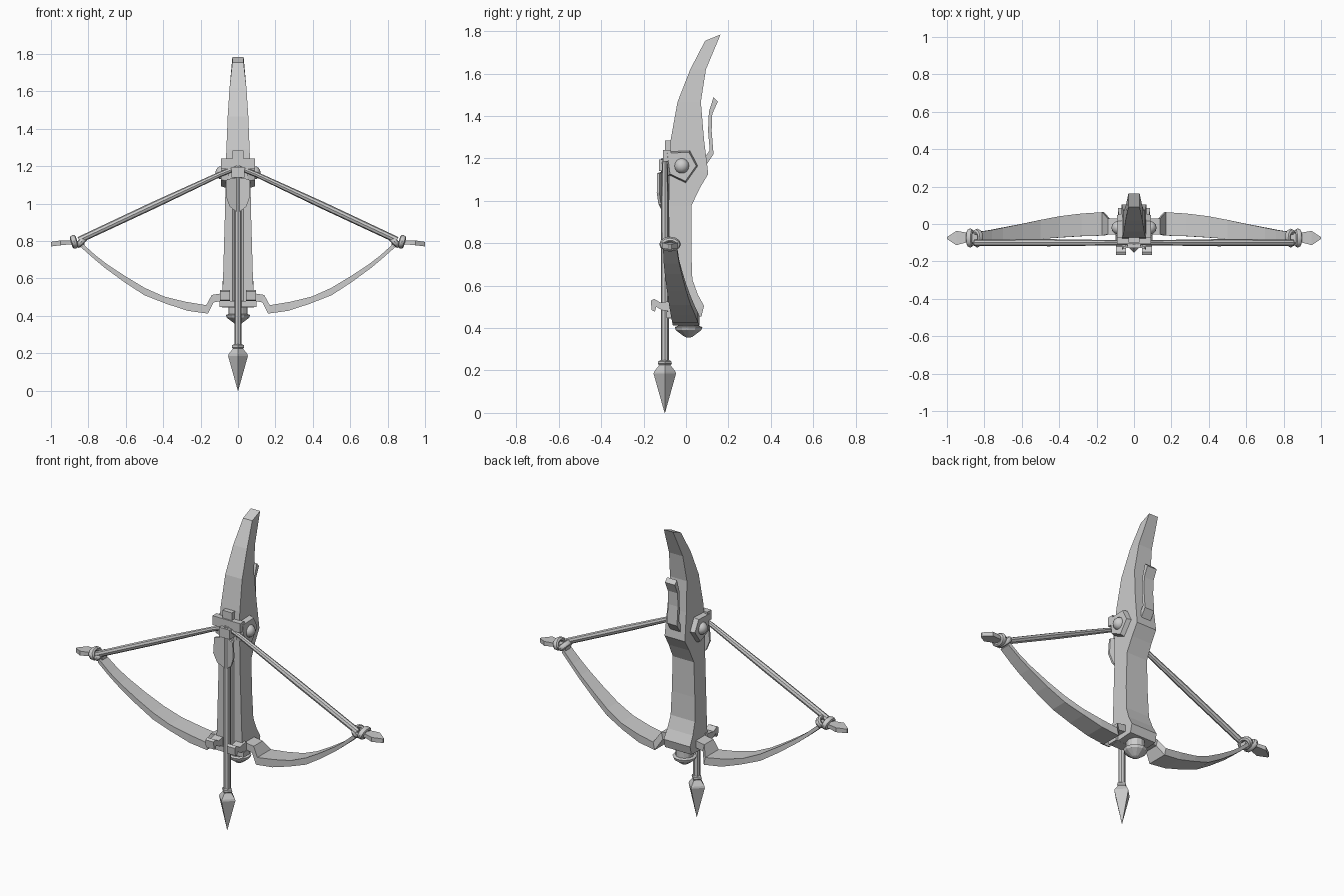
import bpy, bmesh, math
from mathutils import Vector

if "Cube" in bpy.data.objects:
    bpy.data.objects.remove(bpy.data.objects["Cube"])


def make(name, bm, mirror=False, smooth=False):
    bmesh.ops.recalc_face_normals(bm, faces=bm.faces)
    me = bpy.data.meshes.new(name)
    bm.to_mesh(me)
    bm.free()
    ob = bpy.data.objects.new(name, me)
    bpy.context.collection.objects.link(ob)
    if mirror:
        ob.modifiers.new("mirror", 'MIRROR').use_mirror_merge = False
    if smooth:
        bpy.context.view_layer.objects.active = ob
        bpy.ops.object.select_all(action='DESELECT')
        ob.select_set(True)
        bpy.ops.object.shade_smooth_by_angle(angle=math.radians(40))
    return ob


def loft(name, rings, **kw):
    """Skin a list of equal-length closed rings and cap both ends."""
    bm = bmesh.new()
    vs = [[bm.verts.new(p) for p in r] for r in rings]
    n = len(rings[0])
    for a, b in zip(vs, vs[1:]):
        for i in range(n):
            j = (i + 1) % n
            bm.faces.new((a[i], a[j], b[j], b[i]))
    bm.faces.new(vs[0])
    bm.faces.new(vs[-1])
    return make(name, bm, **kw)


def slab(name, yz, x0, x1, inset=1.0, **kw):
    """Side profile (y, z) spanning x0..x1; inset scales the far side."""
    c = Vector((sum(p[0] for p in yz), sum(p[1] for p in yz))) / len(yz)
    far = [(x1, c.x + (y - c.x) * inset, c.y + (z - c.y) * inset) for y, z in yz]
    return loft(name, [[(x0, y, z) for y, z in yz], far], **kw)


def lathe(name, prof, y, sides, **kw):
    """Rings of (radius, z) around a vertical axis."""
    return loft(name, [[(r * math.cos(math.tau * i / sides),
                         y + r * math.sin(math.tau * i / sides), z)
                        for i in range(sides)] for r, z in prof], **kw)


def box(name, x, y, z, **kw):
    return slab(name, [(y[0], z[0]), (y[1], z[0]), (y[1], z[1]), (y[0], z[1])],
                x[0], x[1], **kw)


# stock: z front, front y, z back, back y, half width, groove depth
stock = [(1.755, .09, 1.785, .163, .030, 0), (1.62, .02, 1.62, .094, .045, 0),
         (1.467, -.04, 1.467, .07, .055, 0), (1.29, -.072, 1.29, .085, .062, 0),
         (1.2, -.08, 1.127, .105, .066, .0), (1.12, -.08, 1.06, .065, .067, .025),
         (.976, -.08, .976, .025, .069, .025), (.77, -.08, .77, .025, .075, .025),
         (.63, -.08, .63, .03, .079, .025), (.53, -.08, .56, .055, .083, .025),
         (.45, -.08, .505, .085, .086, .025), (.445, -.08, .455, .073, .086, .025)]
loft("stock", [[(-w, b, zb), (-w, f, zf), (-.03, f, zf), (0, f + g, zf),
                (.03, f, zf), (w, f, zf), (w, b, zb)]
               for zf, f, zb, b, w, g in stock])

# collar round the stock with side plates and pivot domes
plate = [(-.10, 1.235), (.02, 1.24), (.06, 1.165), (0, 1.08), (-.085, 1.12)]
slab("collar_plate", plate, .05, .092, inset=.85, mirror=True)
box("collar_front", (-.09, .09), (-.108, -.07), (1.185, 1.24))
box("string_catch", (-.035, .035), (-.128, -.08), (1.14, 1.195))
box("sight_tab", (-.03, .03), (-.1, -.05), (1.23, 1.285))
bm = bmesh.new()
bmesh.ops.create_uvsphere(bm, u_segments=12, v_segments=8, radius=.036)
bmesh.ops.translate(bm, verts=bm.verts, vec=(.085, -.02, 1.165))
make("pivot_dome", bm, mirror=True, smooth=True)

# trigger lever on the back
slab("trigger_lever", [(.13, 1.49), (.15, 1.468), (.124, 1.41), (.121, 1.33),
                       (.13, 1.22), (.09, 1.16), (.08, 1.19), (.112, 1.24),
                       (.104, 1.33), (.108, 1.42)], -.032, .032)

# limb: top x, z; bottom x, z; front y; back y
limb = [(.05, .525, .05, .485, -.055, .03), (.14, .512, .13, .472, -.055, .03),
        (.17, .457, .16, .412, -.062, .063), (.28, .475, .27, .427, -.065, .056),
        (.395, .503, .385, .465, -.072, .042), (.5, .55, .5, .51, -.08, .022),
        (.6, .61, .605, .578, -.09, 0), (.7, .676, .71, .655, -.1, -.02),
        (.76, .722, .77, .705, -.105, -.032), (.83, .785, .838, .765, -.108, -.042)]
loft("bow_limb", [[(a, f, za), (a, k, za), (b, k, zb), (b, f, zb)]
                  for a, za, b, zb, f, k in limb], mirror=True)

# limb tip beyond the knot
tip = [(.82, .785, .02, -.095, -.05), (.90, .793, .022, -.1, -.045),
       (.95, .79, .026, -.113, -.037), (1.0, .783, .024, -.08, -.07)]
loft("limb_tip", [[(x, f, z - t / 2), (x, k, z - t / 2), (x, k, z + t / 2),
                   (x, f, z + t / 2)] for x, z, t, f, k in tip], mirror=True)


# rope knots: two crossing rings per limb
def ring(name, cx, cz, tilt, r=.034, t=.017, n=12, m=8):
    bm = bmesh.new()
    g = []
    for i in range(n):
        a = math.tau * i / n
        row = []
        for j in range(m):
            b = math.tau * j / m
            d = r + t * math.cos(b)
            u, v, w = d * math.cos(a), d * math.sin(a) * .72, t * math.sin(b)
            row.append(bm.verts.new((cx + w * math.cos(tilt) - v * math.sin(tilt),
                                     -.075 + u,
                                     cz + w * math.sin(tilt) + v * math.cos(tilt))))
        g.append(row)
    for i in range(n):
        for j in range(m):
            k, l = (i + 1) % n, (j + 1) % m
            bm.faces.new((g[i][j], g[k][j], g[k][l], g[i][l]))
    make(name, bm, mirror=True, smooth=True)


ring("knot_inner", .838, .796, .75)
ring("knot_outer", .876, .796, -.3)

# bowstring: thinner toward the centre
string = [(0, 1.195, .013), (.1, 1.155, .014), (.45, .992, .019), (.85, .805, .018)]
loft("bowstring", [[(x + r * .42 * math.cos(a), -.1 + r * math.sin(a),
                     z + r * .9 * math.cos(a))
                    for a in (math.tau * i / 8 for i in range(8))]
                   for x, z, r in string], mirror=True, smooth=True)

# bolt: shaft, head and vanes
lathe("bolt_shaft", [(.019, .23), (.019, 1.2)], -.1, 8, smooth=True)
lathe("bolt_head", [(.001, 0), (.053, .185), (.05, .195), (.027, .225),
                    (.033, .232), (.031, .243), (.019, .25)], -.1, 4)
vane = [(.0, 1.14), (.06, 1.13), (.065, 1.04), (.045, .985), (.0, .95)]
loft("bolt_vane", [[(x, -.112 - x * .4 + d, z) for x, z in vane] for d in (0, .012)],
     mirror=True)

# hooks at the front of the stock
slab("front_hook", [(-.06, .475), (-.115, .485), (-.14, .5), (-.147, .478),
                    (-.162, .485), (-.166, .53), (-.15, .538), (-.12, .52),
                    (-.06, .53)], .043, .096, mirror=True)
box("front_base", (-.1, .1), (-.092, -.03), (.448, .478))

# pommel knob under the stock
lathe("pommel_knob", [(.05, .46), (.05, .41), (.065, .405), (.06, .39),
                      (.02, .36), (.006, .355)], .012, 12)
